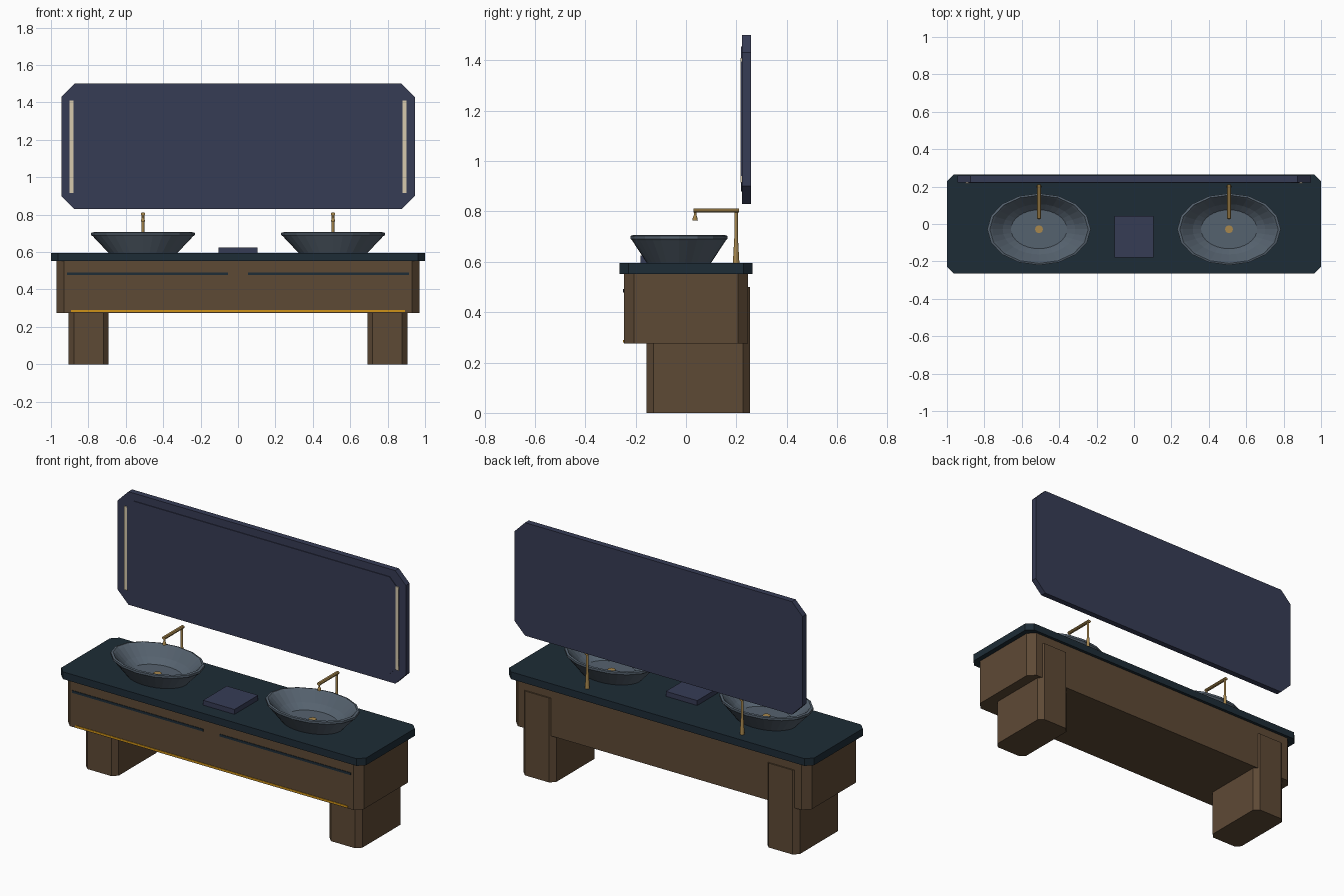
import bpy
import bmesh
from math import cos, sin, pi
from mathutils import Vector

if "Cube" in bpy.data.objects:
    bpy.data.objects.remove(bpy.data.objects["Cube"])


def material(name, r, g, b):
    """Flat colour given as 0-255 display values, stored as linear."""
    col = tuple((c / 255) ** 2.2 for c in (r, g, b)) + (1.0,)
    m = bpy.data.materials.new(name)
    m.diffuse_color = col
    m.use_nodes = True
    m.node_tree.nodes["Principled BSDF"].inputs["Base Color"].default_value = col
    return m


WOOD = material("brown wood", 94, 75, 56)
STONE = material("dark slate stone", 35, 48, 57)
GLASS = material("blue grey glass", 57, 62, 86)
BASIN = material("grey basin stone", 86, 98, 110)
BRASS = material("aged brass", 166, 134, 78)
GOLD = material("gold trim", 205, 145, 30)
GLOW = material("warm light", 214, 200, 172)


def finish(name, bm, mat):
    bmesh.ops.recalc_face_normals(bm, faces=bm.faces)
    mesh = bpy.data.meshes.new(name)
    bm.to_mesh(mesh)
    bm.free()
    mesh.materials.append(mat)
    obj = bpy.data.objects.new(name, mesh)
    bpy.context.collection.objects.link(obj)
    return obj


def block(name, mat, x, y, z, chamfer=0, axis=2):
    """Box from (min, max) ranges; edges along one axis may be chamfered."""
    bm = bmesh.new()
    bmesh.ops.create_cube(bm, size=1)
    for v in bm.verts:
        v.co = Vector([sum(r) / 2 + c * (r[1] - r[0]) for r, c in zip((x, y, z), v.co)])
    if chamfer:
        edges = [e for e in bm.edges
                 if abs((e.verts[0].co - e.verts[1].co).normalized()[axis]) > 0.9]
        bmesh.ops.bevel(bm, geom=edges, offset=chamfer, segments=1, affect='EDGES')
    return finish(name, bm, mat)


def lathe(name, mat, centre, profile, rx=1, ry=1, sides=12, wobble=()):
    """Elliptical turned shape from (radius, height) pairs, capped at both ends."""
    bm = bmesh.new()
    rings = []
    for row, (r, h) in enumerate(profile):
        ring = []
        for i in range(sides):
            a = 2 * pi * i / sides
            k = r * (0.98 if row in wobble and i % 2 else 1)
            ring.append(bm.verts.new((centre[0] + rx * k * cos(a),
                                      centre[1] + ry * k * sin(a), h)))
        rings.append(ring)
    for low, high in zip(rings, rings[1:]):
        for i in range(sides):
            j = (i + 1) % sides
            bm.faces.new((low[i], low[j], high[j], high[i]))
    bm.faces.new(rings[0][::-1])
    bm.faces.new(rings[-1])
    return finish(name, bm, mat)


# Cabinet, worktop and legs
block("cabinet", WOOD, (-0.97, 0.97), (-0.247, 0.247), (0.275, 0.555), 0.04)
block("worktop", STONE, (-1, 1), (-0.265, 0.265), (0.552, 0.595), 0.037)
block("gold_trim", GOLD, (-0.893, 0.893), (-0.25, -0.24), (0.279, 0.29))

# Mirror with a thin raised pane
block("mirror", GLASS, (-0.945, 0.945), (0.223, 0.258), (0.83, 1.5), 0.07, axis=1)
block("mirror_pane", GLASS, (-0.9, 0.9), (0.219, 0.226), (0.88, 1.455), 0.06, axis=1)

# Tray on the worktop
block("tray", GLASS, (-0.103, 0.103), (-0.18, 0.042), (0.594, 0.624))

BOWL = [(0.66, 0.594), (0.97, 0.685), (1, 0.69), (1, 0.703), (0.95, 0.706),
        (0.9, 0.697), (0.7, 0.645), (0.54, 0.615)]

for side, s in (("left", 1), ("right", -1)):
    def span(a, b):
        return tuple(sorted((s * a, s * b)))

    block(f"{side}_leg", WOOD, span(0.692, 0.906), (-0.157, 0.255), (0, 0.5), 0.028)
    block(f"{side}_drawer_groove", STONE, span(0.053, 0.914), (-0.25, -0.24), (0.478, 0.492))
    block(f"{side}_mirror_light", GLOW, span(0.88, 0.9), (0.217, 0.224), (0.915, 1.41))

    # Faceted bowl with a chipped rim, and its drain
    x = s * 0.508
    lathe(f"{side}_basin", BASIN, (x, -0.028), BOWL, 0.277, 0.192, 32, (2, 3, 4))
    lathe(f"{side}_drain", BRASS, (x, -0.028), [(0.021, 0.612), (0.021, 0.619)])

    # Tap: tapered post, flat arm and flared nozzle
    lathe(f"{side}_tap_post", BRASS, (x, 0.199),
          [(0.013, 0.594), (0.011, 0.63), (0.007, 0.7), (0.007, 0.8)])
    block(f"{side}_tap_arm", BRASS, (x - 0.011, x + 0.011), (0.03, 0.21),
          (0.795, 0.811), 0.005, axis=1)
    lathe(f"{side}_tap_nozzle", BRASS, (x, 0.036),
          [(0.011, 0.763), (0.009, 0.775), (0.005, 0.785), (0.005, 0.8)])
